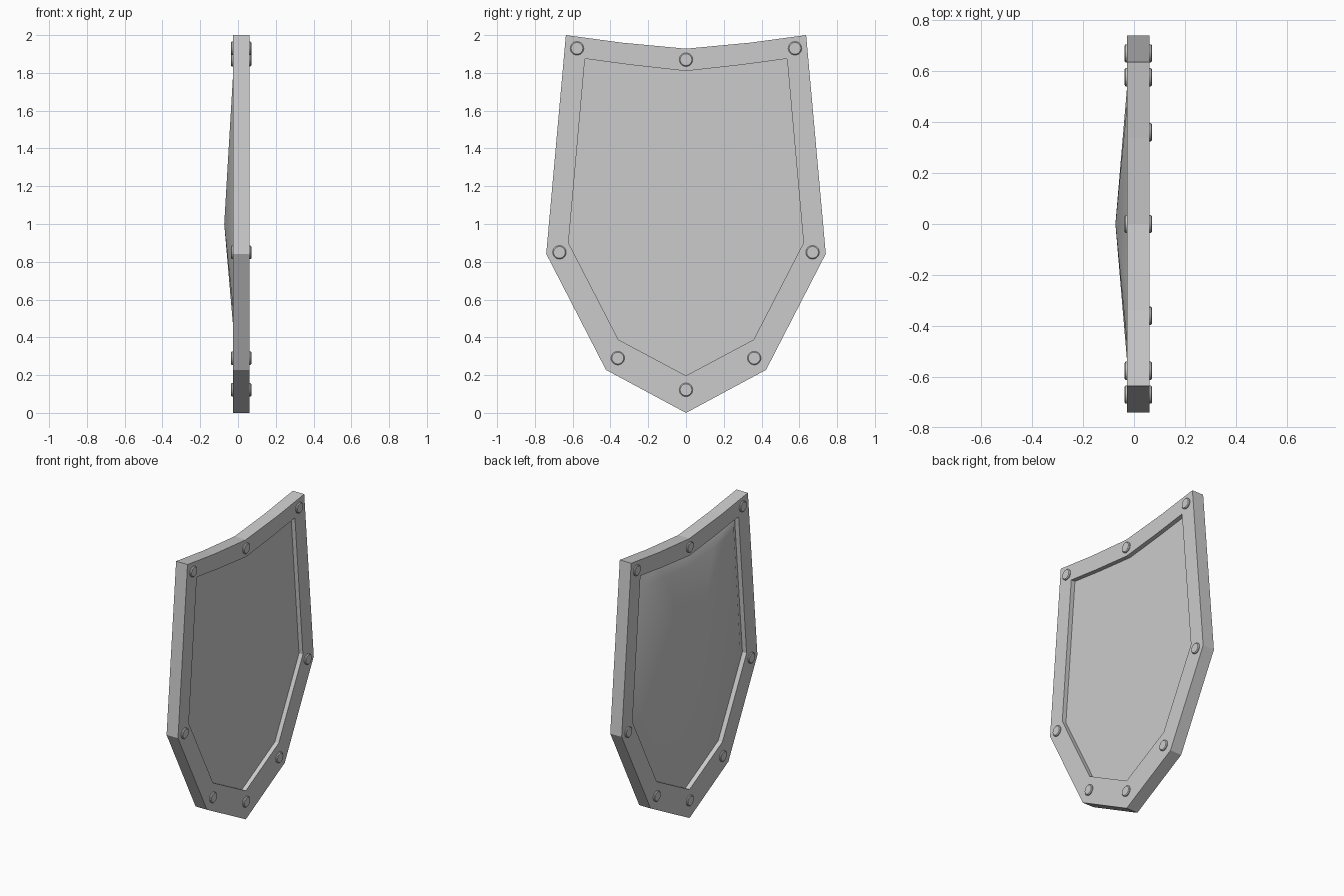
import bpy, bmesh, math

if "Cube" in bpy.data.objects:
    bpy.data.objects.remove(bpy.data.objects["Cube"])

X_BACK, X_FRONT = -0.027, 0.06


def mirror(half):
    """Half profile (y, z) from top centre to bottom tip -> closed loop."""
    return half + [(-y, z) for y, z in half[-2:0:-1]]


outer = mirror([(0, 1.928), (0.34, 1.96), (0.636, 2.0), (0.74, 0.842), (0.424, 0.228), (0, 0)])
inner = mirror([(0, 1.81), (0.29, 1.842), (0.535, 1.875), (0.622, 0.90), (0.358, 0.388), (0, 0.197)])
dome = mirror([(0, 1.735), (0.26, 1.765), (0.485, 1.795), (0.553, 0.95), (0.335, 0.55), (0, 0.46)])


def ring(bm, loop, x):
    return [bm.verts.new((x, y, z)) for y, z in loop]


def bridge(bm, a, b):
    n = len(a)
    for i in range(n):
        j = (i + 1) % n
        bm.faces.new((a[i], a[j], b[j], b[i]))


def finish(bm, name):
    bmesh.ops.recalc_face_normals(bm, faces=bm.faces[:])
    mesh = bpy.data.meshes.new(name)
    bm.to_mesh(mesh)
    bm.free()
    obj = bpy.data.objects.new(name, mesh)
    bpy.context.collection.objects.link(obj)
    return obj


def smooth(obj):
    bpy.ops.object.select_all(action='DESELECT')
    obj.select_set(True)
    bpy.context.view_layer.objects.active = obj
    bpy.ops.object.shade_smooth_by_angle(angle=math.radians(30))


# Shield rim: closed frame
bm = bmesh.new()
rings = [ring(bm, outer, X_BACK), ring(bm, outer, X_FRONT),
         ring(bm, inner, X_FRONT), ring(bm, inner, X_BACK)]
for k in range(4):
    bridge(bm, rings[k], rings[(k + 1) % 4])
finish(bm, "shield_rim")

# Recessed panel: flat on +x, shallow peak on -x
bm = bmesh.new()
front = ring(bm, inner, 0.03)
edge = ring(bm, inner, 0.005)
rise = ring(bm, dome, -0.026)
peak = bm.verts.new((-0.073, 0, 1.0))
bm.faces.new(front)
bridge(bm, front, edge)
bridge(bm, edge, rise)
for i in range(len(rise)):
    bm.faces.new((rise[i], rise[(i + 1) % len(rise)], peak))
smooth(finish(bm, "shield_panel"))

# Rivets: one pin through the rim per position, heads on both faces
spots = [(0, 1.87), (0.577, 1.93), (0.67, 0.85), (0.361, 0.29), (0, 0.122)]
N = 24
for k, (y, z) in enumerate(mirror(spots)):
    bm = bmesh.new()
    prof = [(-0.037, 0.031), (-0.033, 0.036), (0.066, 0.036), (0.071, 0.031)]
    loops = []
    for x, r in prof:
        circle = [(y + r * math.cos(2 * math.pi * i / N), z + r * math.sin(2 * math.pi * i / N))
                  for i in range(N)]
        loops.append(ring(bm, circle, x))
    for a, b in zip(loops, loops[1:]):
        bridge(bm, a, b)
    bm.faces.new(loops[0])
    bm.faces.new(loops[-1])
    smooth(finish(bm, f"rivet_{k + 1}"))
